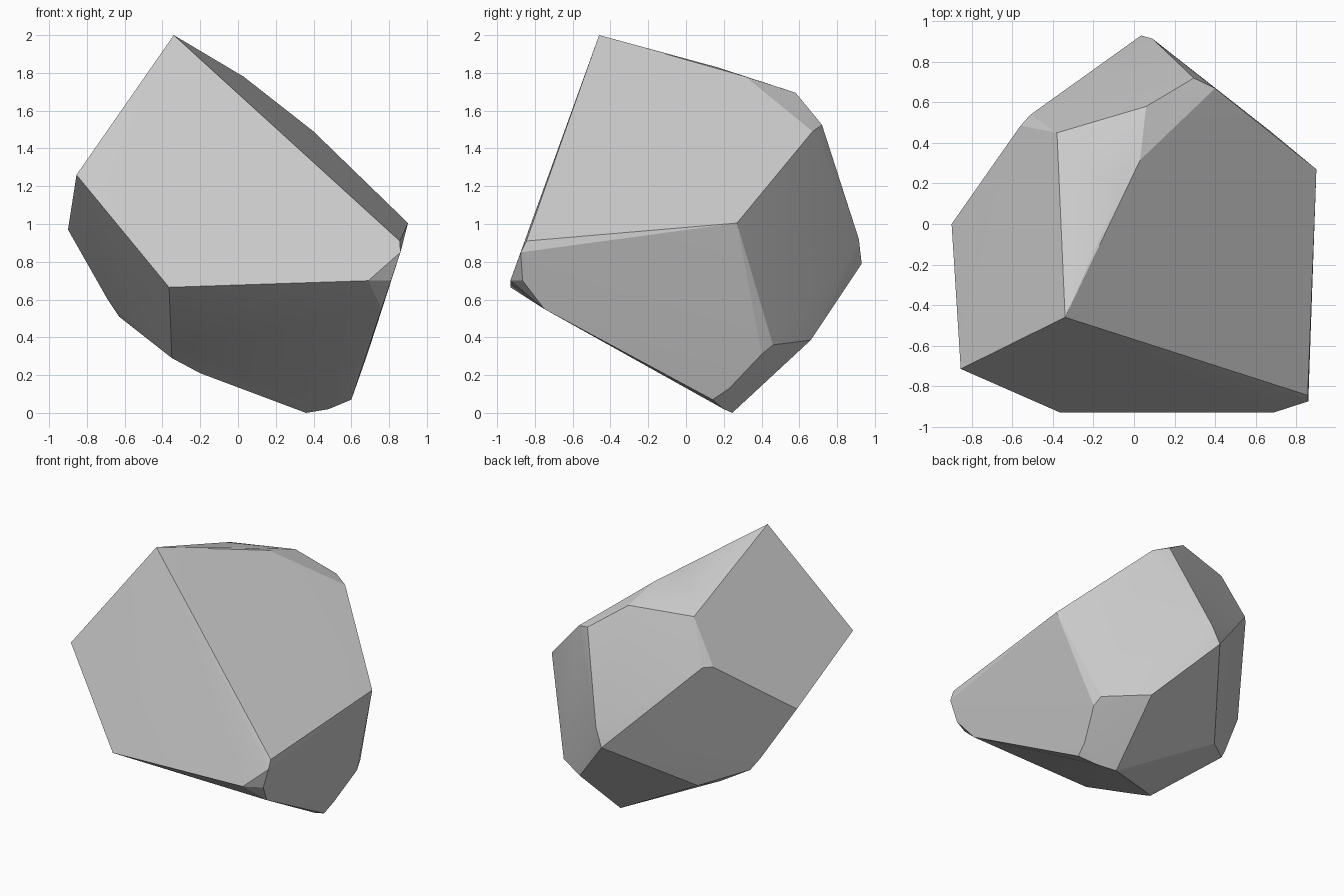
import bpy
import bmesh

if "Cube" in bpy.data.objects:
    bpy.data.objects.remove(bpy.data.objects["Cube"])

# Corner points of the chipped boulder, grouped by region
crown = [(-.34, -.46, 2.0), (.03, .315, 1.78), (.06, .58, 1.695), (-.065, .165, 1.83),
         (-.38, .45, 1.68), (-.35, .37, 1.717), (.295, .72, 1.525), (.40, .67, 1.49)]
front_edge = [(-.855, -.715, 1.26), (-.365, -.93, .665), (.69, -.93, .70), (.86, -.875, .85),
              (.857, -.845, .91), (.81, -.865, .70), (.76, -.75, .55)]
right_edge = [(.90, .27, 1.005), (.67, .46, .36), (.685, .40, .31)]
back_edge = [(-.51, .54, 1.373), (-.56, .485, 1.372), (.035, .93, .79),
             (.09, .915, .92), (.40, .66, .385)]
left_edge = [(-.90, 0, .97), (-.63, .155, .51), (-.69, .12, .60), (-.37, .39, .415)]
base = [(-.35, -.25, .29), (-.335, -.37, .35), (-.20, -.12, .21), (.36, .245, 0),
        (.48, .20, .02), (.60, .14, .07), (.62, .23, .13)]

# Boulder: faceted convex hull over the corners
bm = bmesh.new()
for p in crown + front_edge + right_edge + back_edge + left_edge + base:
    bm.verts.new(p)
hull = bmesh.ops.convex_hull(bm, input=bm.verts[:])
loose = [v for v in bm.verts if not v.link_faces]
bmesh.ops.delete(bm, geom=loose, context='VERTS')
bmesh.ops.recalc_face_normals(bm, faces=bm.faces[:])

mesh = bpy.data.meshes.new("boulder")
bm.to_mesh(mesh)
bm.free()
boulder = bpy.data.objects.new("boulder", mesh)
bpy.context.collection.objects.link(boulder)

# Broad facets blend slightly, hard breaks stay sharp
bpy.context.view_layer.objects.active = boulder
boulder.select_set(True)
bpy.ops.object.shade_smooth_by_angle(angle=0.35)
